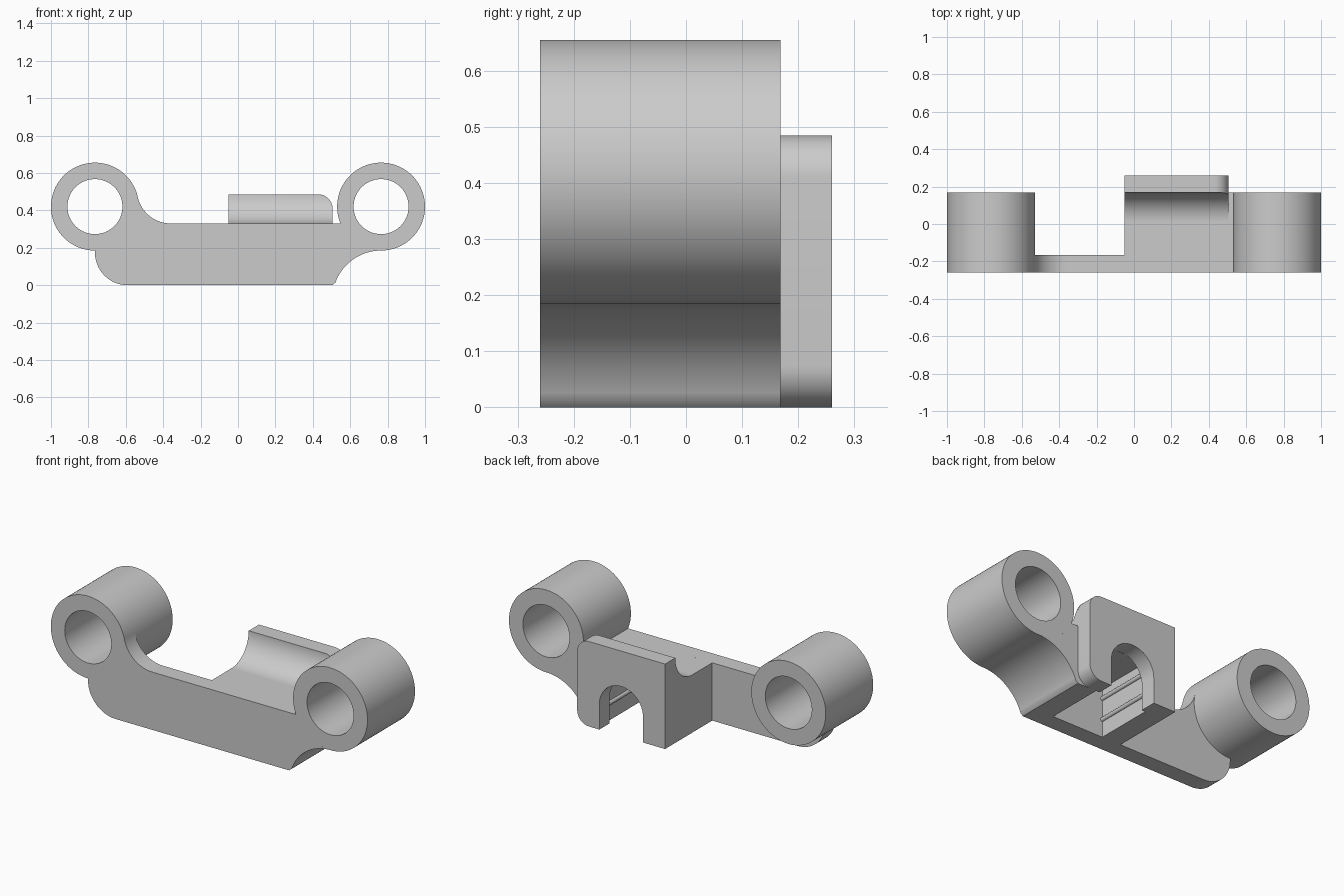
import bpy, bmesh
from math import sin, cos, pi, radians
from mathutils import Vector

if "Cube" in bpy.data.objects:
    bpy.data.objects.remove(bpy.data.objects["Cube"], do_unlink=True)

grey = bpy.data.materials.new("plain_grey")
grey.use_nodes = True
grey.diffuse_color = (0.6, 0.6, 0.6, 1)
grey.node_tree.nodes["Principled BSDF"].inputs["Base Color"].default_value = (0.6, 0.6, 0.6, 1)

# Main dimensions
FRONT, WEB_BACK, BACK, PLATE_BACK = -0.26, -0.165, 0.168, 0.26
AXIS, OUTER, BORE = 0.42, 0.235, 0.147
RING_X = 0.765
DECK, TOP = 0.33, 0.485
X0, X1 = -0.05, 0.505
MID = (X0 + X1) / 2


def arc(cx, cz, r, a, b, n=24):
    """Points on an arc from angle a to b in degrees."""
    return [(cx + r * cos(radians(a + (b - a) * i / n)),
             cz + r * sin(radians(a + (b - a) * i / n))) for i in range(n + 1)]


def finish(name, bm):
    bmesh.ops.remove_doubles(bm, verts=bm.verts, dist=1e-5)
    bmesh.ops.recalc_face_normals(bm, faces=bm.faces)
    mesh = bpy.data.meshes.new(name)
    bm.to_mesh(mesh)
    bm.free()
    mesh.materials.append(grey)
    obj = bpy.data.objects.new(name, mesh)
    bpy.context.collection.objects.link(obj)
    smooth(obj)
    return obj


def smooth(obj):
    bpy.ops.object.select_all(action='DESELECT')
    obj.select_set(True)
    bpy.context.view_layer.objects.active = obj
    bpy.ops.object.shade_smooth_by_angle(angle=radians(30))


def prism(name, outline, start, end, along='y'):
    """Extrude an outline along y (points are x, z) or x (points are y, z)."""
    bm = bmesh.new()
    place = (lambda u, v: (u, start, v)) if along == 'y' else (lambda u, v: (start, u, v))
    face = bm.faces.new([bm.verts.new(place(u, v)) for u, v in outline])
    ext = bmesh.ops.extrude_face_region(bm, geom=[face], use_keep_orig=True)
    shift = Vector((0, end - start, 0)) if along == 'y' else Vector((end - start, 0, 0))
    bmesh.ops.translate(bm, vec=shift,
                        verts=[v for v in ext['geom'] if isinstance(v, bmesh.types.BMVert)])
    return finish(name, bm)


def ring(name, x):
    """Hollow bushing turned about an axis along y."""
    bm = bmesh.new()
    pts = [(BORE, FRONT), (OUTER, FRONT), (OUTER, BACK), (BORE, BACK)]
    vs = [bm.verts.new((x + r, y, AXIS)) for r, y in pts]
    es = [bm.edges.new((vs[i], vs[(i + 1) % 4])) for i in range(4)]
    bmesh.ops.spin(bm, geom=vs + es, cent=(x, 0, AXIS), axis=(0, 1, 0),
                   angle=2 * pi, steps=96, use_merge=True)
    return finish(name, bm)


# Bushings at both ends
ring("right_bushing", -RING_X)
ring("left_bushing", RING_X)

# Shared edge: deck, around the left bushing, then the concave underside
end_edge = arc(RING_X, AXIS, OUTER, 202.5, 270) + arc(RING_X, -0.075, 0.26, 90, 163.2)[1:-1] + [(X1, 0)]

# Front web joining the bushings
prism("front_web",
      arc(-RING_X, AXIS, OUTER, -90, 12.5)
      + arc(-0.36, DECK + 0.18, 0.18, 192.5, 270)[1:]
      + end_edge
      + arc(-0.59, 0.175, 0.175, 270, 180), FRONT, WEB_BACK)

# Block behind the web, with a ribbed channel open below
HALF, ROOF, RIB = 0.16, 0.28, 0.012
channel = [(MID + HALF, 0)]
for z in (0.1, 0.22):
    channel += arc(MID + HALF, z, RIB, 270, 90, 8)
channel += [(MID + HALF, ROOF), (MID - HALF, ROOF)]
for z in (0.22, 0.1):
    channel += arc(MID - HALF, z, RIB, 90, -90, 8)
channel += [(MID - HALF, 0)]
prism("channel_block", [(X0, 0), (X0, DECK)] + end_edge + channel, WEB_BACK, BACK)

# Back plate with rounded outer corners and an arched slot
R, SLOT = 0.075, 0.138
rounded_top = [(X0, TOP)] + arc(X1 - R, TOP - R, R, 90, 0, 12)
rounded_low = arc(X1 - R, R, R, 0, -90, 12)
prism("back_plate",
      [(X0, 0)] + rounded_top + rounded_low
      + [(MID + SLOT, 0)] + arc(MID, 0.145, SLOT, 0, 180) + [(MID - SLOT, 0)],
      BACK, PLATE_BACK)

# Concave fillet from the deck up to the back plate, trimmed to its corner
sweep = TOP - DECK
fillet = prism("deck_fillet",
               arc(BACK - sweep, TOP, sweep, 270, 360) + [(BACK, DECK)], X0, X1, 'x')
trim = prism("fillet_trim", [(X0 - 0.1, 0.2), (X0 - 0.1, TOP + 0.001)]
             + arc(X1 - R, TOP - R, R + 0.0005, 90, 0, 12) + [(X1 + 0.0005, 0.2)], -0.1, 0.3)
mod = fillet.modifiers.new("trim", 'BOOLEAN')
mod.operation, mod.object, mod.solver = 'INTERSECT', trim, 'EXACT'
bpy.context.view_layer.objects.active = fillet
bpy.ops.object.modifier_apply(modifier=mod.name)
bpy.data.objects.remove(trim, do_unlink=True)
smooth(fillet)
